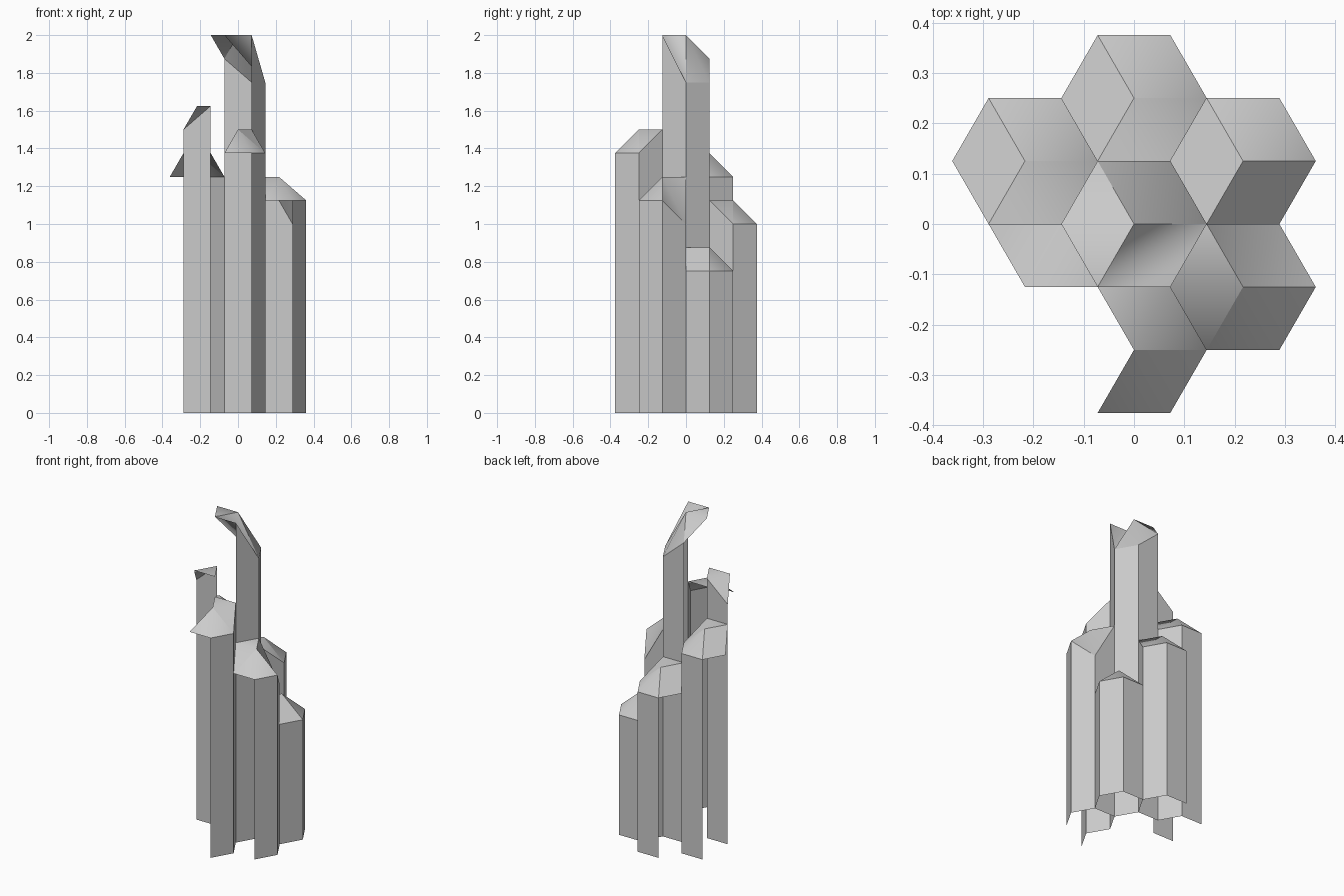
import bpy
from math import cos, sin, pi, sqrt
from mathutils import Vector

cube = bpy.data.objects.get("Cube")
if cube:
    bpy.data.objects.remove(cube, do_unlink=True)

STEP = 0.125                 # height unit, also half a column's depth
R = 2 * STEP / sqrt(3)       # corner radius of a column

stone = bpy.data.materials.new("light_grey_stone")
stone.use_nodes = True
grey = (0.6, 0.6, 0.6, 1)
stone.diffuse_color = grey
stone.node_tree.nodes["Principled BSDF"].inputs["Base Color"].default_value = grey


def make_object(name, verts, faces, smooth):
    mesh = bpy.data.meshes.new(name)
    mesh.from_pydata(verts, [], faces)
    mesh.materials.append(stone)
    for poly in mesh.polygons:
        poly.use_smooth = smooth
    mesh.update()
    obj = bpy.data.objects.new(name, mesh)
    bpy.context.collection.objects.link(obj)


def column(name, col, row, top, drops, rhombi, walls, long_split=()):
    """Hexagonal column; drops lower the corners E, NE, NW, W, SW, SE in steps."""
    centre = Vector((col * 1.5 * R, row * STEP, top * STEP))
    corners = [centre + Vector((R * cos(k * pi / 3), R * sin(k * pi / 3), -d * STEP))
               for k, d in enumerate(drops)]

    # Cap: rhombic facets, each folded along one diagonal
    verts, faces = [], []
    for k in rhombi:
        b = len(verts)
        verts += [centre, corners[k], corners[k + 1], corners[(k + 2) % 6]]
        if k in long_split:
            faces += [(b, b + 1, b + 3), (b + 1, b + 2, b + 3)]
        else:
            faces += [(b, b + 1, b + 2), (b, b + 2, b + 3)]
    make_object(name + "_cap", verts, faces, True)

    # Walls: open-sided sheets from the cap edge to the ground
    verts, faces = [], []
    for k in walls:
        b = len(verts)
        p, q = corners[k], corners[(k + 1) % 6]
        verts += [(p.x, p.y, 0), (q.x, q.y, 0), q, p]
        faces.append((b, b + 1, b + 2, b + 3))
    make_object(name + "_walls", verts, faces, False)


NORTH, WEST, SOUTH = 0, 2, 4         # first corner of each cap facet
ALL = (NORTH, WEST, SOUTH)
NE_WALL, N_WALL, SE_WALL = 0, 1, 5   # first corner of each wall
OPEN = (NE_WALL, N_WALL, SE_WALL)

column("tall_column", 0, 0, 16, (2, 2, 1, 0, 0, 0), ALL, OPEN, (SOUTH,))
column("back_column", 0, 2, 9, (1, 1, 1, 1, 0, 0), ALL, OPEN)
column("back_right_column", -1, 1, 11, (1, 1, 1, 1, 0, 0), ALL, (NE_WALL, N_WALL))
column("back_left_column", 1, 1, 7, (1, 1, 1, 1, 0, 1), ALL, OPEN)
column("front_left_column", 1, -1, 10, (1, 2, 0, 0, 1, 1), ALL, OPEN)
column("front_column", 0, -2, 12, (1, 0, 0, 0, 1, 1), (NORTH, SOUTH), (NE_WALL, SE_WALL))
column("front_right_column", -1, -1, 13, (0, 0, 1, 0, 0, 0), (NORTH,), (N_WALL,))
